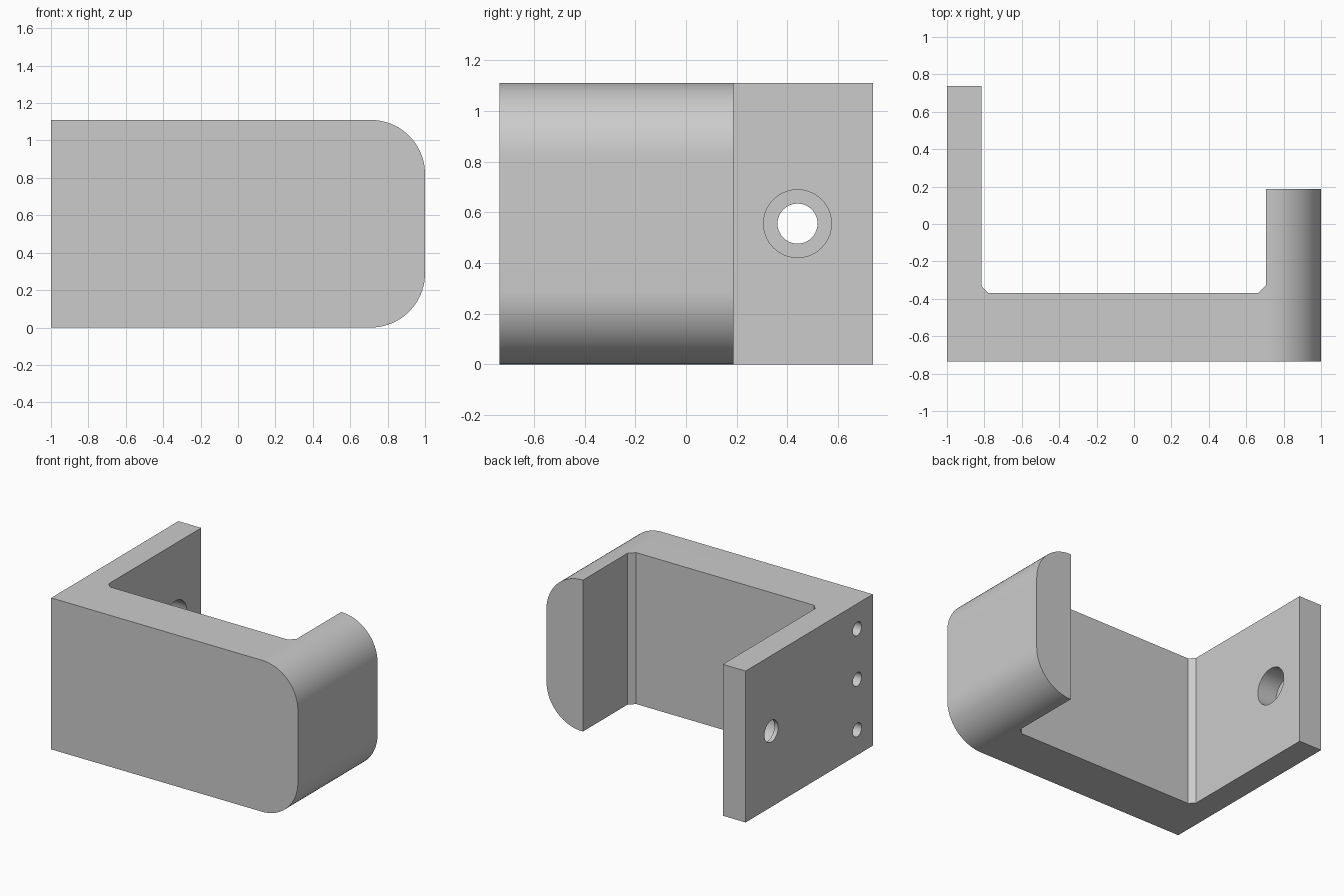
import bpy, bmesh, math
from mathutils import Matrix

cube = bpy.data.objects.get("Cube")
if cube:
    bpy.data.objects.remove(cube, do_unlink=True)

H = 1.11          # height of the bracket
RADIUS = 0.29     # rounding of the outer corners

grey = bpy.data.materials.new("light grey")
grey.use_nodes = True
colour = (0.6, 0.6, 0.6, 1)
grey.diffuse_color = colour
grey.node_tree.nodes["Principled BSDF"].inputs["Base Color"].default_value = colour


def add_object(name, bm):
    mesh = bpy.data.meshes.new(name)
    bm.to_mesh(mesh)
    bm.free()
    mesh.materials.append(grey)
    obj = bpy.data.objects.new(name, mesh)
    bpy.context.collection.objects.link(obj)
    return obj


# Hook bracket: plan profile with chamfered inner corners, extruded upwards
profile = [(-1, -0.735), (1, -0.735), (1, 0.188), (0.705, 0.188),
           (0.705, -0.328), (0.663, -0.37), (-0.778, -0.37),
           (-0.815, -0.333), (-0.815, 0.738), (-1, 0.738)]
bm = bmesh.new()
base = bm.faces.new([bm.verts.new((x, y, 0)) for x, y in profile])
new = bmesh.ops.extrude_face_region(bm, geom=[base])["geom"]
bmesh.ops.translate(bm, vec=(0, 0, H),
                    verts=[g for g in new if isinstance(g, bmesh.types.BMVert)])
bmesh.ops.recalc_face_normals(bm, faces=bm.faces)

# Round the top and bottom edges of the short arm's outer side
outer = [e for e in bm.edges
         if all(v.co.x > 0.99 for v in e.verts)
         and abs(e.verts[0].co.z - e.verts[1].co.z) < 0.01]
bmesh.ops.bevel(bm, geom=outer, offset=RADIUS, offset_type='OFFSET',
                segments=20, profile=0.5, affect='EDGES')
bracket = add_object("hook_bracket", bm)


def drill(name, x0, x1, y, z, radius):
    """Cut a round hole along x."""
    bm = bmesh.new()
    place = Matrix.Translation(((x0 + x1) / 2, y, z)) @ Matrix.Rotation(math.pi / 2, 4, 'Y')
    bmesh.ops.create_cone(bm, cap_ends=True, segments=40, radius1=radius,
                          radius2=radius, depth=x1 - x0, matrix=place)
    cutter = add_object(name, bm)
    cutter.hide_render = True
    mod = bracket.modifiers.new(name, 'BOOLEAN')
    mod.operation = 'DIFFERENCE'
    mod.solver = 'EXACT'
    mod.object = cutter
    bpy.context.view_layer.objects.active = bracket
    bpy.ops.object.modifier_apply(modifier=name)
    bpy.data.objects.remove(cutter, do_unlink=True)


# Counterbored mounting hole in the long arm
drill("counterbore", -0.97, -0.7, 0.44, H / 2, 0.134)
drill("mounting_hole", -1.1, -0.9, 0.44, H / 2, 0.079)

# Row of three blind holes in the outer side
for i in (-1, 0, 1):
    drill("blind_hole", -1.1, -0.5, -0.555, H / 2 + i * 0.37, 0.05)

# Smooth the rounded parts, keep the edges sharp
bpy.ops.object.select_all(action='DESELECT')
bracket.select_set(True)
bpy.context.view_layer.objects.active = bracket
bpy.ops.object.shade_smooth_by_angle(angle=math.radians(25))
